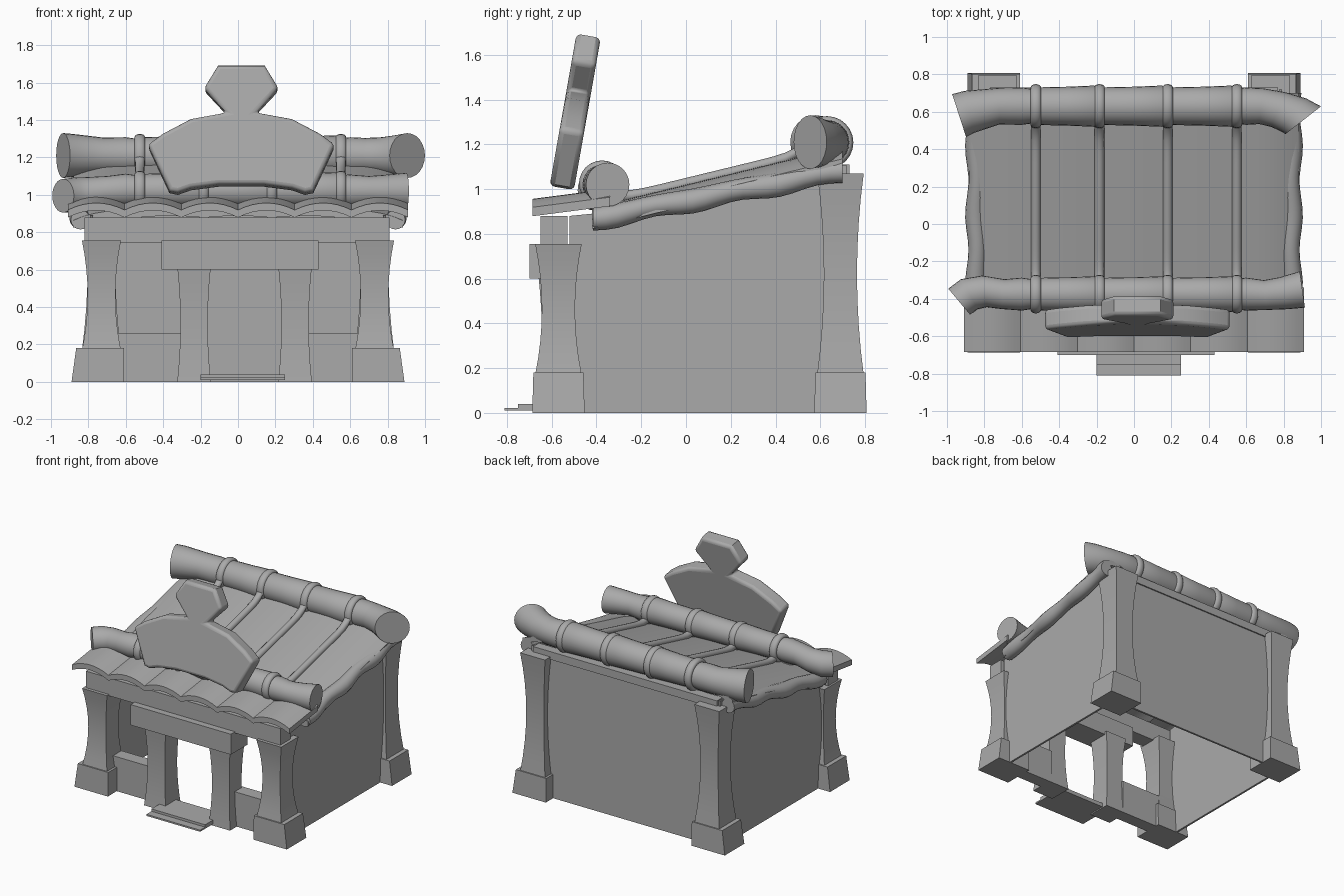
import bpy
import bmesh
from math import sin, cos, pi, radians

default_cube = bpy.data.objects.get("Cube")
if default_cube:
    bpy.data.objects.remove(default_cube, do_unlink=True)

# One plain stone colour for everything
stone = bpy.data.materials.new("stone grey")
stone.use_nodes = True
stone.diffuse_color = (.4, .4, .4, 1)
stone.node_tree.nodes["Principled BSDF"].inputs["Base Color"].default_value = stone.diffuse_color
parts = []


def finish(name, bm):
    """Turn a bmesh into a named object with the stone material."""
    bmesh.ops.recalc_face_normals(bm, faces=bm.faces)
    mesh = bpy.data.meshes.new(name)
    bm.to_mesh(mesh)
    bm.free()
    mesh.materials.append(stone)
    obj = bpy.data.objects.new(name, mesh)
    bpy.context.collection.objects.link(obj)
    parts.append(obj)
    return obj


def skin(name, rings):
    """Skin closed rings of points into a capped solid."""
    bm = bmesh.new()
    loops = [[bm.verts.new(p) for p in ring] for ring in rings]
    count = len(loops[0])
    for low, high in zip(loops, loops[1:]):
        for i in range(count):
            j = (i + 1) % count
            bm.faces.new((low[i], low[j], high[j], high[i]))
    bm.faces.new(loops[0])
    bm.faces.new(loops[-1])
    return finish(name, bm)


def box(name, x, y, z):
    (xa, xb), (ya, yb) = x, y
    return skin(name, [[(xa, ya, h), (xb, ya, h), (xb, yb, h), (xa, yb, h)] for h in z])


def tube(name, stations, sides=24):
    """Sweep a circle through stations of x, y, z, radius and heading."""
    rings = []
    for x, y, z, r, yaw in stations:
        ring = []
        for i in range(sides):
            a = 2 * pi * i / sides
            ring.append((x - sin(yaw) * cos(a) * r, y + cos(yaw) * cos(a) * r, z + sin(a) * r))
        rings.append(ring)
    return skin(name, rings)


def sheet(name, xs, ys, height, thickness):
    """Curved slab whose top follows a height rule."""
    rings = []
    for y in ys:
        top = [(x, y, height(x, y)) for x in xs]
        rings.append(top + [(x, y, z - thickness) for x, y, z in reversed(top)])
    return skin(name, rings)


def spread(start, end, steps):
    return [start + (end - start) * i / steps for i in range(steps + 1)]


def column(name, cx, cy, half, waist, bottom, top):
    """Square column with a concave waist."""
    rings = []
    for t in spread(0, 1, 8):
        h = waist + (half - waist) * abs(2 * t - 1) ** 2
        z = bottom + (top - bottom) * t
        rings.append([(cx - h, cy - h, z), (cx + h, cy - h, z), (cx + h, cy + h, z), (cx - h, cy + h, z)])
    return skin(name, rings)


# Corner columns on tapered bases
for side, s in (("right", -1), ("left", 1)):
    for end, cy, top in (("front", -.57, .755), ("back", .69, 1.07)):
        column(f"{end}_{side}_column", s * .73, cy, .104, .074, .17, top)
        rings = []
        for z, outer, half in ((0, .89, .117), (.18, .865, .112)):
            xa, xb = sorted((s * .61, s * outer))
            rings.append([(xa, cy - half, z), (xb, cy - half, z), (xb, cy + half, z), (xa, cy + half, z)])
        skin(f"{end}_{side}_column_base", rings)

    # Side wall with a sloping top
    outline = [(-.52, 0), (.72, 0), (.72, 1.11), (-.38, .88), (-.42, .89), (-.52, .88)]
    skin(f"{side}_wall", [[(s * x, y, z) for y, z in outline] for x in (.775, .79)])

# Back wall with its top rail
box("back_wall", (-.79, .79), (.705, .72), (0, 1.07))
box("back_rail", (-.77, .77), (.66, .73), (1.05, 1.11))

# Front doorway
column("door_right_column", -.235, -.57, .09, .073, 0, .62)
column("door_left_column", .305, -.57, .09, .073, 0, .62)
box("right_sill", (-.68, -.3), (-.58, -.48), (0, .26))
box("left_sill", (.37, .68), (-.58, -.48), (0, .26))
box("front_beam", (-.82, .81), (-.65, -.53), (.745, .88))
box("door_lintel", (-.41, .43), (-.7, -.5), (.6, .755))
box("lower_step", (-.2, .25), (-.81, -.53), (.01, .022))
box("upper_step", (-.2, .25), (-.75, -.53), (.022, .04))

# Roof panels, arched between ribs and drooping at the sides
RIBS = (-.525, -.185, .18, .55)


def slope(y):
    return 1.02 + .243 * y


def roof_height(x, y):
    droop = max(0, abs(x) - .53) / .35
    arch = .01 * abs(sin(pi * (x - .18) / .36)) if abs(x) < .53 else 0
    return slope(y) + arch - .055 * droop ** 3


sheet("roof_panels", spread(-.88, .88, 44), spread(-.42, .7, 6), roof_height, .04)

# Row of arched eave tiles
TILE = 1.82 / 6


def tile_height(x, y):
    across = ((x + .91) / TILE) % 1
    return .957 + .13 * (y + .68) - .15 * (across - .5) ** 2


sheet("eave_tiles", spread(-.91, .91, 48), (-.685, -.34), tile_height, .04)

# Lumpy rolls along the roof sides
for side, s in (("right", -1), ("left", 1)):
    stations = []
    for t in spread(0, 1, 20):
        lump = sin(t * 19)
        stations.append((s * (.842 + .005 * lump), -.415 + 1.115 * t, .867 + .214 * t - .006 * lump,
                         .052 + .004 * lump, pi / 2))
    tube(f"{side}_roof_edge", stations, 16)


def segments(y, z, radius):
    """Slightly tapered bamboo-like segments between the ribs."""
    out = []
    for a, b in zip(RIBS, RIBS[1:]):
        for t, swell in ((.08, .97), (.5, 1), (.92, 1.06), (1, .9)):
            out.append((a + (b - a) * t, y, z, radius * swell, 0))
    return out


# Ridge roll and front roll with bent, flared ends
ridge = [(-.935, .58, 1.21, .12, radians(18)), (-.88, .6, 1.21, .115, radians(14)),
         (-.72, .63, 1.208, .098, 0), (-.6, .63, 1.208, .1, 0), (-.55, .63, 1.208, .093, 0)]
ridge += segments(.63, 1.208, .104)
ridge += [(.6, .63, 1.208, .1, 0), (.68, .63, 1.208, .096, radians(-6)),
          (.77, .612, 1.208, .1, radians(-22)), (.85, .585, 1.208, .112, radians(-40)),
          (.905, .555, 1.21, .12, radians(-52))]
tube("ridge_roll", ridge)

front = [(-.935, -.415, .995, .09, radians(40)), (-.88, -.375, 1, .092, radians(30)),
         (-.8, -.36, 1.01, .085, radians(8)), (-.7, -.375, 1.02, .08, radians(-6)),
         (-.6, -.375, 1.025, .088, 0), (-.55, -.375, 1.025, .08, 0)]
front += segments(-.375, 1.025, .09)
front += [(.6, -.375, 1.02, .088, 0), (.7, -.38, 1.02, .08, radians(4)),
          (.8, -.37, 1.02, .088, radians(14)), (.9, -.35, 1.02, .098, radians(8))]
tube("front_roll", front)

# Ribs running down the roof and curling up into a ring round each roll
for number, x in enumerate(RIBS, 1):
    path = []
    for t in spread(0, 1, 16):
        y = -.36 + .92 * t
        path.append((x, y, slope(y) + .004 + .07 * abs(2 * t - 1) ** 9, .026, pi / 2))
    tube(f"roof_rib_{number}", path, 12)
    for roll, y, z, r in (("ridge", .63, 1.208, .1), ("front", -.375, 1.025, .085)):
        ring = []
        for a in spread(0, pi, 8):
            ring.append((x - .028 * cos(a), y, z, r + .018 * sin(a), 0))
        tube(f"{roll}_ring_{number}", ring)

# Tilted fan-shaped signboard with a hexagonal crest
half_outline = [(.12, .045), (.27, .025), (.34, 0), (.385, .01), (.5, .26), (.42, .32),
                (.27, .4), (.08, .435), (.2, .565), (.125, .69)]
outline = half_outline + [(-x, z) for x, z in reversed(half_outline)]
sign = skin("signboard", [[(x, y, z) for x, z in outline] for y in (-.055, .055)])
sign.location = (.018, -.555, 1.005)
sign.rotation_euler.x = radians(-10)
bevel = sign.modifiers.new("soft edges", "BEVEL")
bevel.width = .022
bevel.segments = 3
bevel.limit_method = "ANGLE"
bevel.angle_limit = radians(60)

# Smooth the round parts while keeping hard edges
bpy.ops.object.select_all(action="DESELECT")
for obj in parts:
    obj.select_set(True)
bpy.context.view_layer.objects.active = parts[0]
bpy.ops.object.shade_smooth_by_angle(angle=radians(35))
